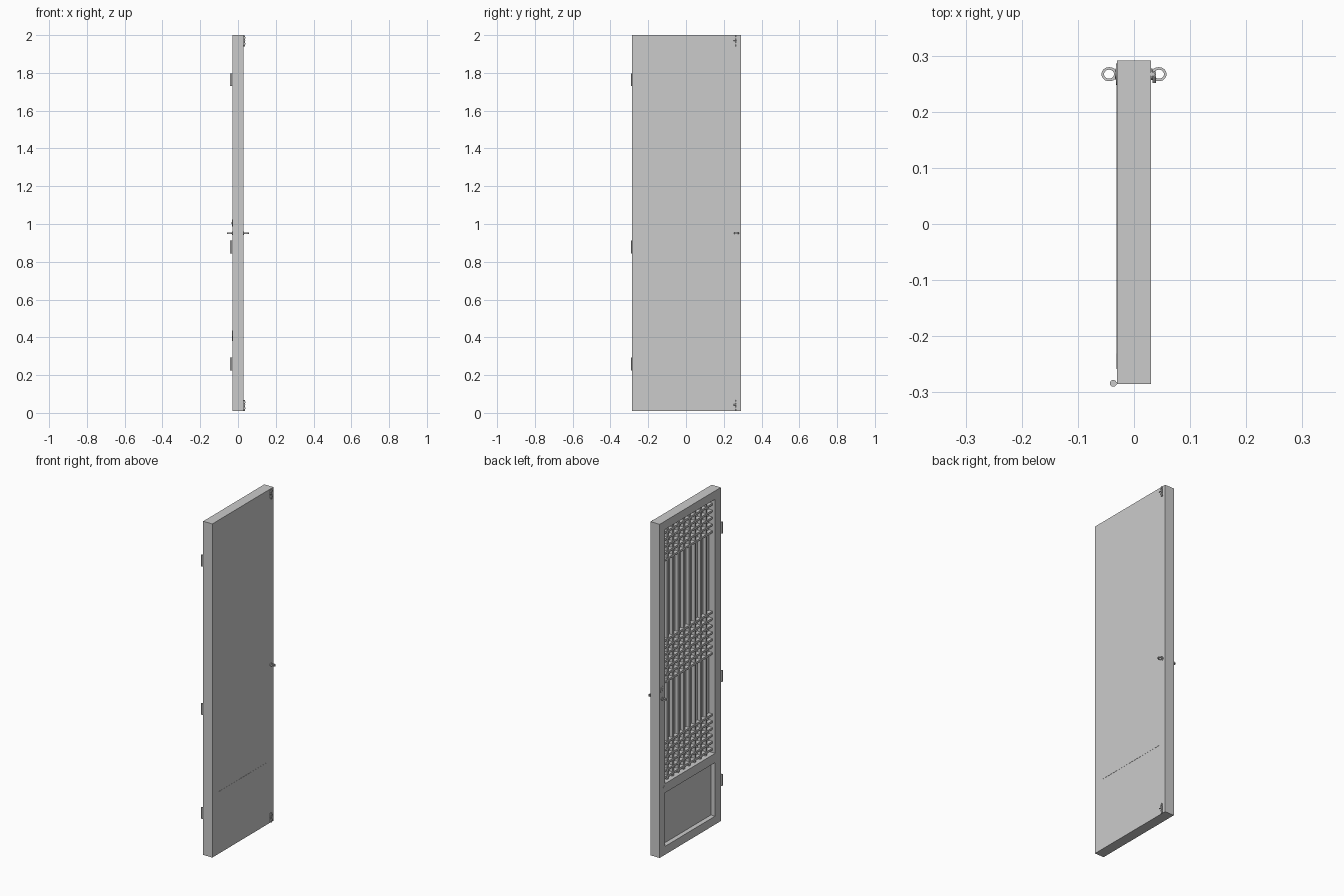
import bpy, bmesh
from math import cos, sin, pi
from mathutils import Vector

cube = bpy.data.objects.get("Cube")
if cube:
    bpy.data.objects.remove(cube, do_unlink=True)

grey = bpy.data.materials.new("plain grey")
grey.use_nodes = True
grey.diffuse_color = (0.6, 0.6, 0.6, 1)
grey.node_tree.nodes["Principled BSDF"].inputs["Base Color"].default_value = (0.6, 0.6, 0.6, 1)


def finish(bm, name, smooth=False):
    bmesh.ops.recalc_face_normals(bm, faces=bm.faces[:])
    mesh = bpy.data.meshes.new(name)
    bm.to_mesh(mesh)
    bm.free()
    mesh.materials.append(grey)
    ob = bpy.data.objects.new(name, mesh)
    bpy.context.collection.objects.link(ob)
    if smooth:
        bpy.ops.object.select_all(action='DESELECT')
        ob.select_set(True)
        bpy.context.view_layer.objects.active = ob
        bpy.ops.object.shade_smooth_by_angle()
    return ob


def box(name, x, y, z):
    bm = bmesh.new()
    bmesh.ops.create_cube(bm, size=1)
    for v in bm.verts:
        for i, (a, b) in enumerate((x, y, z)):
            v.co[i] = a if v.co[i] < 0 else b
    return finish(bm, name)


def prism(name, points, push, smooth=False):
    """Extrude a closed outline along a vector."""
    bm = bmesh.new()
    face = bm.faces.new([bm.verts.new(p) for p in points])
    new = bmesh.ops.extrude_face_region(bm, geom=[face])["geom"]
    moved = [g for g in new if isinstance(g, bmesh.types.BMVert)]
    bmesh.ops.translate(bm, verts=moved, vec=Vector(push))
    return finish(bm, name, smooth)


def rod(name, centre, radius, axis, length, sides=20):
    """Cylinder starting at centre and running along an axis."""
    i, j = [k for k in range(3) if k != axis]
    points = []
    for s in range(sides):
        p = Vector(centre)
        p[i] += radius * cos(2 * pi * s / sides)
        p[j] += radius * sin(2 * pi * s / sides)
        points.append(p)
    push = Vector((0, 0, 0))
    push[axis] = length
    return prism(name, points, push, True)


# Overall limits of the leaf and its openings
T = 0.03
Y0, Y1, Z0, Z1 = -0.285, 0.291, 0.01, 2.0
IY0, IY1 = Y0 + 0.054, Y1 - 0.052
RAIL0, RAIL1, TOP, BASE = 0.38, 0.435, 1.95, 0.06

# Frame
box("hinge_stile", (-T, T), (Y0, IY0), (Z0, Z1))
box("lock_stile", (-T, T), (IY1, Y1), (Z0, Z1))
box("top_rail", (-T, T), (IY0, IY1), (TOP, Z1))
box("bottom_rail", (-T, T), (IY0, IY1), (Z0, BASE))
mid = (RAIL0 + RAIL1) / 2
prism("middle_rail", [(-T - 0.001, y, z) for y, z in (
    (IY0, RAIL0), (IY1, RAIL0), (IY1 + 0.027, mid),
    (IY1, RAIL1), (IY0, RAIL1), (IY0 - 0.027, mid))], (2 * T, 0, 0))

# Recessed panels, flush on the plain side
box("lower_panel", (-0.003, T), (IY0, IY1), (BASE, RAIL0))
box("upper_panel", (0.01, T), (IY0, IY1), (RAIL1, TOP))

# Lattice uprights
BARS = 8
step = (IY1 - IY0) / (BARS + 1)
for n in range(1, BARS + 1):
    y = IY0 + n * step
    box("lattice_upright", (-0.010, 0.011), (y - 0.006, y + 0.006), (RAIL1, TOP))

# Lattice crossbars in three groups
for count, first in ((5, 1.752), (7, 1.026), (6, 0.455)):
    for k in range(count):
        z = first + k * 0.041
        box("lattice_crossbar", (-0.013, 0.010), (IY0, IY1), (z - 0.006, z + 0.006))

# Hinge knuckles
for z in (0.225, 0.845, 1.73):
    rod("hinge_knuckle", (-0.037, -0.284, z), 0.006, 2, 0.067)
    box("hinge_leaf", (-0.037, -T), (-0.286, -0.282), (z, z + 0.067))

# Sliding bolts on the plain side
for low, knob in ((Z0, 0.043), (1.94, 1.972)):
    box("bolt_plate", (T, 0.032), (0.259, 0.275), (low + 0.004, low + 0.056))
    rod("bolt_rod", (0.034, 0.267, low), 0.004, 2, 0.058, 12)
    rod("bolt_knob", (0.036, 0.267, knob), 0.003, 1, -0.016, 10)
    for z in (low + 0.01, low + 0.042):
        box("bolt_keeper", (T, 0.039), (0.262, 0.272), (z, z + 0.008))

# Oval loop pulls on both faces
for side in (-1, 1):
    bm = bmesh.new()
    N = 24
    for lift in (0.947, 0.955):
        for rx, ry in ((0.0135, 0.0125), (0.009, 0.008)):
            for s in range(N):
                a = 2 * pi * s / N
                # stretch the outer outline towards the door
                pull = 0.006 if rx > 0.01 and cos(a) < 0 else 0
                bm.verts.new((side * (0.0445 + (rx + pull * 0.3) * cos(a)),
                              0.267 + ry * sin(a), lift))
    bm.verts.ensure_lookup_table()
    loops = [[bm.verts[r * N + s] for s in range(N)] for r in range(4)]
    for a, b in ((0, 1), (2, 3), (0, 2), (1, 3)):
        for s in range(N):
            t = (s + 1) % N
            bm.faces.new((loops[a][s], loops[a][t], loops[b][t], loops[b][s]))
    finish(bm, "loop_pull", True)
    rod("pull_rose", (side * T, 0.267, 0.951), 0.010, 0, side * 0.003)

# Key plate above the pull on the lattice side
rod("key_plate", (-T, 0.267, 1.005), 0.019, 0, -0.002)
rod("key_hub", (-T, 0.267, 1.005), 0.006, 0, -0.004)
